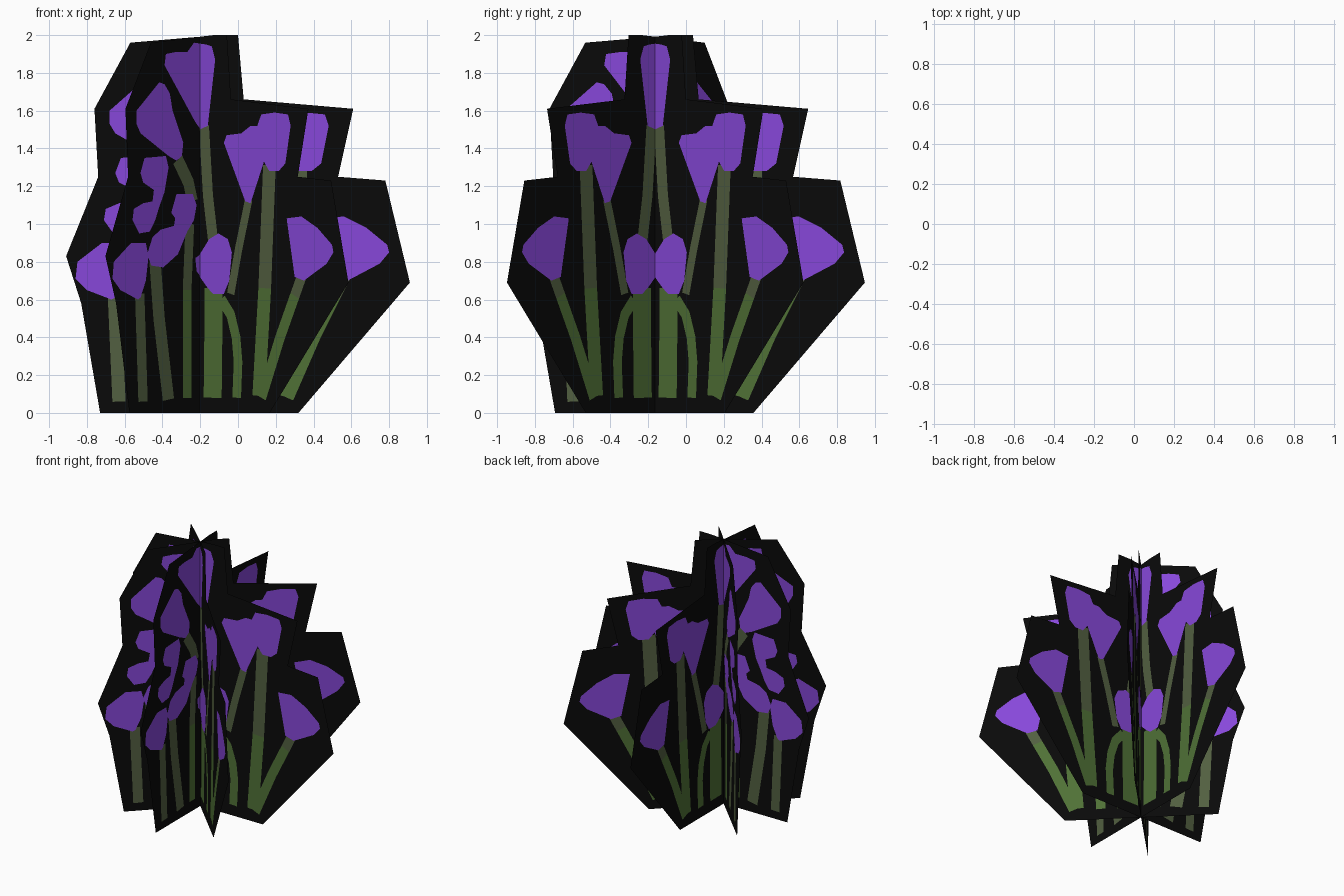
import bpy, bmesh, math
from mathutils import Vector

if "Cube" in bpy.data.objects:
    bpy.data.objects.remove(bpy.data.objects["Cube"])

AXIS = (-0.20, -0.163, 0.0)        # line where all four cards cross
ANGLES = (0, 45, 90, -45)


def material(name, rgb):
    m = bpy.data.materials.new(name)
    m.diffuse_color = (*rgb, 1)
    m.use_nodes = True
    m.node_tree.nodes["Principled BSDF"].inputs["Base Color"].default_value = m.diffuse_color
    return m


BLACK = material("card black", (0.003, 0.003, 0.003))
PURPLE = material("petal purple", (0.245, 0.064, 0.70))
GREEN = material("leaf green", (0.08, 0.165, 0.037))
SAGE = material("sage green", (0.085, 0.115, 0.052))


def add_shape(bm, pts, offset, mat=0):
    """Flat polygon in the card plane; offset 0 = one sheet, else one per side."""
    for side in ((-1, 1) if offset else (-1,)):
        vs = [bm.verts.new((u, side * offset, z)) for u, z in pts]
        f = bm.faces.new(vs)
        f.material_index = mat
        f.normal_update()
        if f.normal.y * side < 0:
            f.normal_flip()


def place_on_cards(name, bm, mats):
    """Share one mesh between the four crossing cards."""
    bmesh.ops.triangulate(bm, faces=bm.faces[:])
    mesh = bpy.data.meshes.new(name)
    bm.to_mesh(mesh)
    bm.free()
    for m in mats:
        mesh.materials.append(m)
    for i, a in enumerate(ANGLES):
        ob = bpy.data.objects.new(f"{name}_{i + 1}", mesh)
        ob.location = AXIS
        ob.rotation_euler.z = math.radians(a)
        bpy.context.collection.objects.link(ob)


def flower(name, pts):
    bm = bmesh.new()
    add_shape(bm, pts, 0.003)
    place_on_cards(name, bm, [PURPLE])


def stem(name, pts, width):
    """Ribbon along a path; sage on the upper and left parts, green below right."""
    p = [Vector(q) for q in pts]
    rims = []
    for i, q in enumerate(p):
        d = (p[min(i + 1, len(p) - 1)] - p[max(i - 1, 0)]).normalized()
        n = Vector((-d.y, d.x)) * width / 2
        rims.append((q - n, q + n))
    bm = bmesh.new()
    for (a, b), (c, d) in zip(rims, rims[1:]):
        mid = (a + b + c + d) / 4
        add_shape(bm, [a, b, d, c], 0.002, 1 if mid.y > 0.63 or mid.x < -0.15 else 0)
    place_on_cards(name, bm, [GREEN, SAGE])


# Black backing cards
bm = bmesh.new()
add_shape(bm, [(-.53, 0), (.52, 0), (1.11, .69), (.98, 1.23), (.73, 1.25), (.81, 1.61),
               (.23, 1.66), (.20, 2), (.1, 2), (-.37, 1.96), (-.56, 1.61), (-.54, 1.25),
               (-.71, .83), (-.63, .58)], 0)
place_on_cards("card", bm, [BLACK])

# Purple blossoms
flower("top_blossom", [(-.27, 1.84), (-.26, 1.9), (-.19, 1.91), (-.1, 1.91), (-.05, 1.96),
                       (.05, 1.95), (.09, 1.94), (.115, 1.87), (.06, 1.52), (0, 1.5), (-.04, 1.54)])
flower("right_blossom", [(.18, 1.43), (.2, 1.47), (.31, 1.48), (.38, 1.52), (.43, 1.52),
                         (.46, 1.58), (.56, 1.59), (.66, 1.58), (.68, 1.52), (.64, 1.32),
                         (.59, 1.28), (.52, 1.28), (.48, 1.33), (.38, 1.11), (.34, 1.12)])
flower("low_right_blossom", [(.65, 1.03), (.76, 1.04), (.88, .98), (.99, .89), (1, .85),
                             (.95, .79), (.78, .70), (.71, .72)])
flower("centre_blossom", [(-.04, .82), (-.03, .75), (.06, .66), (.1, .63), (.18, .63), (.22, .7),
                          (.24, .85), (.21, .92), (.14, .95), (.07, .92), (0, .84)])
flower("left_blossom", [(-.48, 1.53), (-.48, 1.6), (-.31, 1.75), (-.27, 1.74), (-.23, 1.69),
                        (-.21, 1.6), (-.13, 1.43), (-.14, 1.36), (-.18, 1.335), (-.24, 1.36),
                        (-.45, 1.48)])
flower("mid_left_blossom", [(-.42, 1.35), (-.26, 1.36), (-.24, 1.3), (-.27, 1.17), (-.31, 1.09),
                            (-.34, 1.02), (-.38, .96), (-.46, .95), (-.51, 1.02), (-.5, 1.08),
                            (-.43, 1.11), (-.36, 1.12), (-.35, 1.18), (-.43, 1.22), (-.45, 1.27)])
flower("inner_left_blossom", [(-.18, 1.16), (-.06, 1.16), (-.03, 1.1), (-.05, 1.02), (-.1, .96),
                              (-.17, .84), (-.28, .77), (-.37, .78), (-.4, .84), (-.36, .93),
                              (-.3, .97), (-.2, .99), (-.19, 1.03), (-.22, 1.06)])
flower("low_left_blossom", [(-.66, .71), (-.65, .8), (-.52, .9), (-.41, .9), (-.39, .83),
                            (-.41, .7), (-.45, .61), (-.47, .6), (-.6, .65)])

# Stems
stem("top_stem", [(.03, 1.52), (.06, 1.15), (.1, .9)], .075)
stem("centre_stem", [(.1, .66), (.1, .4), (.095, .08)], .135)
stem("right_inner_stem", [(.365, 1.13), (.29, .87), (.23, .63)], .055)
stem("arched_stem", [(.16, .6), (.23, .52), (.27, .4), (.285, .27), (.275, .08)], .065)
stem("right_stem", [(.52, 1.31), (.485, .66), (.44, .09)], .095)
stem("low_right_stem", [(.76, .72), (.71, .62), (.6, .4), (.46, .08)], .07)
stem("left_tip_stem", [(-.17, 1.34), (-.09, 1.22), (-.06, 1.12)], .08)
stem("inner_left_stem", [(-.08, 1.0), (-.1, .65), (-.1, .08)], .065)
stem("mid_left_stem", [(-.34, .8), (-.31, .5), (-.24, .07)], .085)
stem("low_left_stem", [(-.455, .63), (-.43, .06)], .07)
